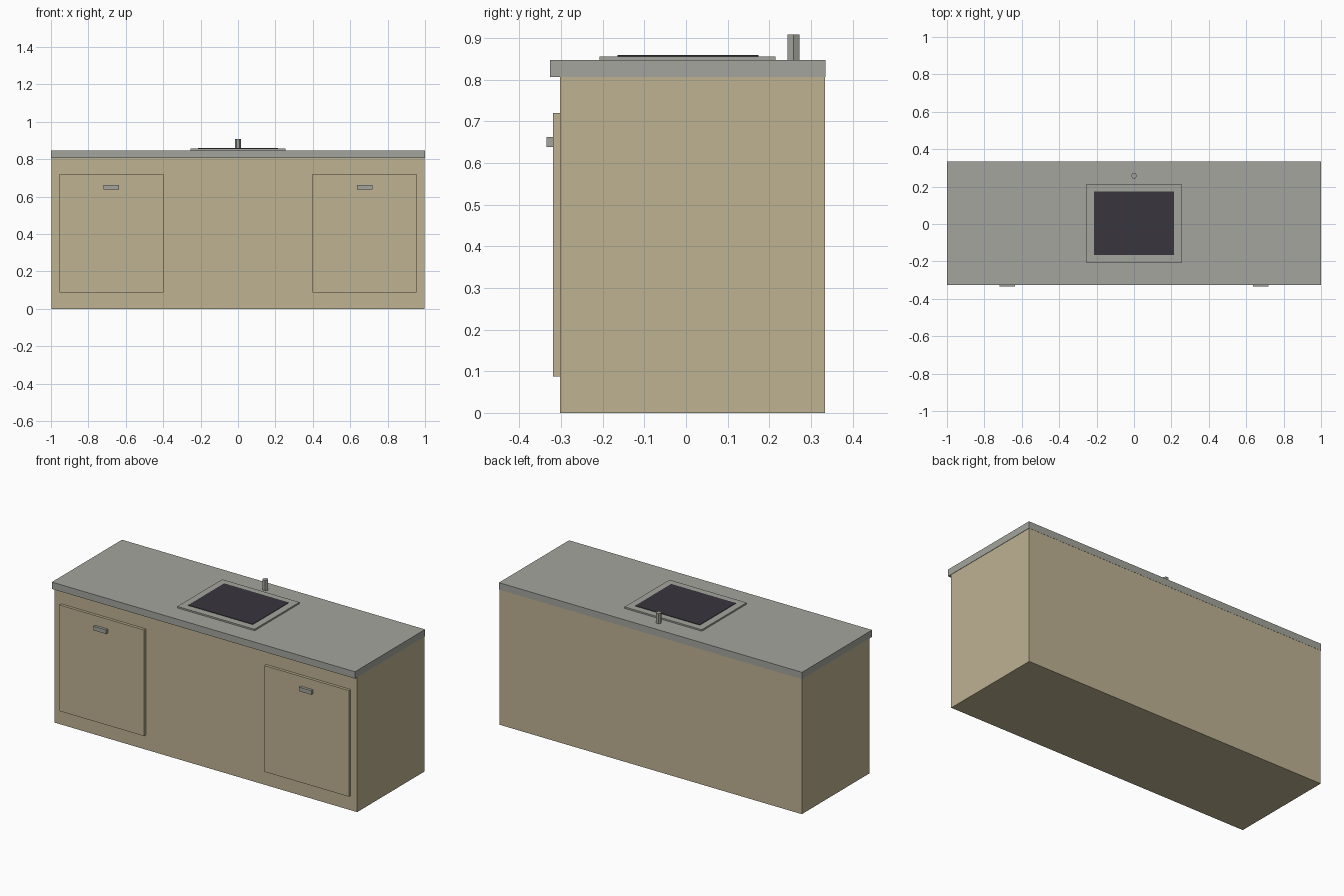
import bpy
import bmesh
import math
from mathutils import Matrix

if "Cube" in bpy.data.objects:
    bpy.data.objects.remove(bpy.data.objects["Cube"])


def srgb(r, g, b):
    def lin(c):
        c /= 255
        return c / 12.92 if c <= 0.04045 else ((c + 0.055) / 1.055) ** 2.4
    return (lin(r), lin(g), lin(b), 1.0)


def material(name, rgb):
    m = bpy.data.materials.new(name)
    m.diffuse_color = srgb(*rgb)
    m.use_nodes = True
    m.node_tree.nodes["Principled BSDF"].inputs["Base Color"].default_value = m.diffuse_color
    return m


TAN = material("tan_wood", (190, 178, 146))
GREY = material("grey_metal", (164, 165, 157))
DARK = material("dark_basin", (56, 54, 61))


def add(name, bm, mat):
    bmesh.ops.recalc_face_normals(bm, faces=bm.faces)
    mesh = bpy.data.meshes.new(name)
    bm.to_mesh(mesh)
    bm.free()
    mesh.materials.append(mat)
    obj = bpy.data.objects.new(name, mesh)
    bpy.context.collection.objects.link(obj)
    return obj


def box(name, x, y, z, mat):
    """Box spanning the (min, max) ranges x, y, z."""
    bm = bmesh.new()
    size = [r[1] - r[0] for r in (x, y, z)]
    mid = [(r[0] + r[1]) / 2 for r in (x, y, z)]
    bmesh.ops.create_cube(bm, size=1, matrix=Matrix.Translation(mid) @ Matrix.Diagonal((*size, 1)))
    return add(name, bm, mat)


# Cabinet body and overhanging worktop
box("cabinet", (-0.998, 0.998), (-0.302, 0.334), (0, 0.806), TAN)
box("worktop", (-1, 1), (-0.326, 0.335), (0.806, 0.847), GREY)

# Sink rim with a dark basin plate
box("sink_rim", (-0.255, 0.255), (-0.208, 0.215), (0.847, 0.856), GREY)
box("sink_basin", (-0.213, 0.213), (-0.165, 0.174), (0.856, 0.859), DARK)

# Six-sided tap post
bm = bmesh.new()
bmesh.ops.create_cone(bm, cap_ends=True, segments=6, radius1=0.0165, radius2=0.0165, depth=0.061,
                      matrix=Matrix.Translation((0, 0.258, 0.8775)) @ Matrix.Rotation(math.radians(30), 4, "Z"))
tap = add("tap", bm, GREY)
# Corners point along x
if abs(max(v.co.x for v in tap.data.vertices) - 0.0165) > 1e-4:
    for v in tap.data.vertices:
        v.co.x, v.co.y = v.co.y - 0.258, v.co.x + 0.258
    tap.data.flip_normals()

# Doors and handles, mirrored left and right
for side, s in (("left", -1), ("right", 1)):
    box(side + "_door", sorted((s * 0.397, s * 0.955)), (-0.319, -0.302), (0.087, 0.72), TAN)
    box(side + "_handle", sorted((s * 0.636, s * 0.718)), (-0.335, -0.319), (0.638, 0.662), GREY)
